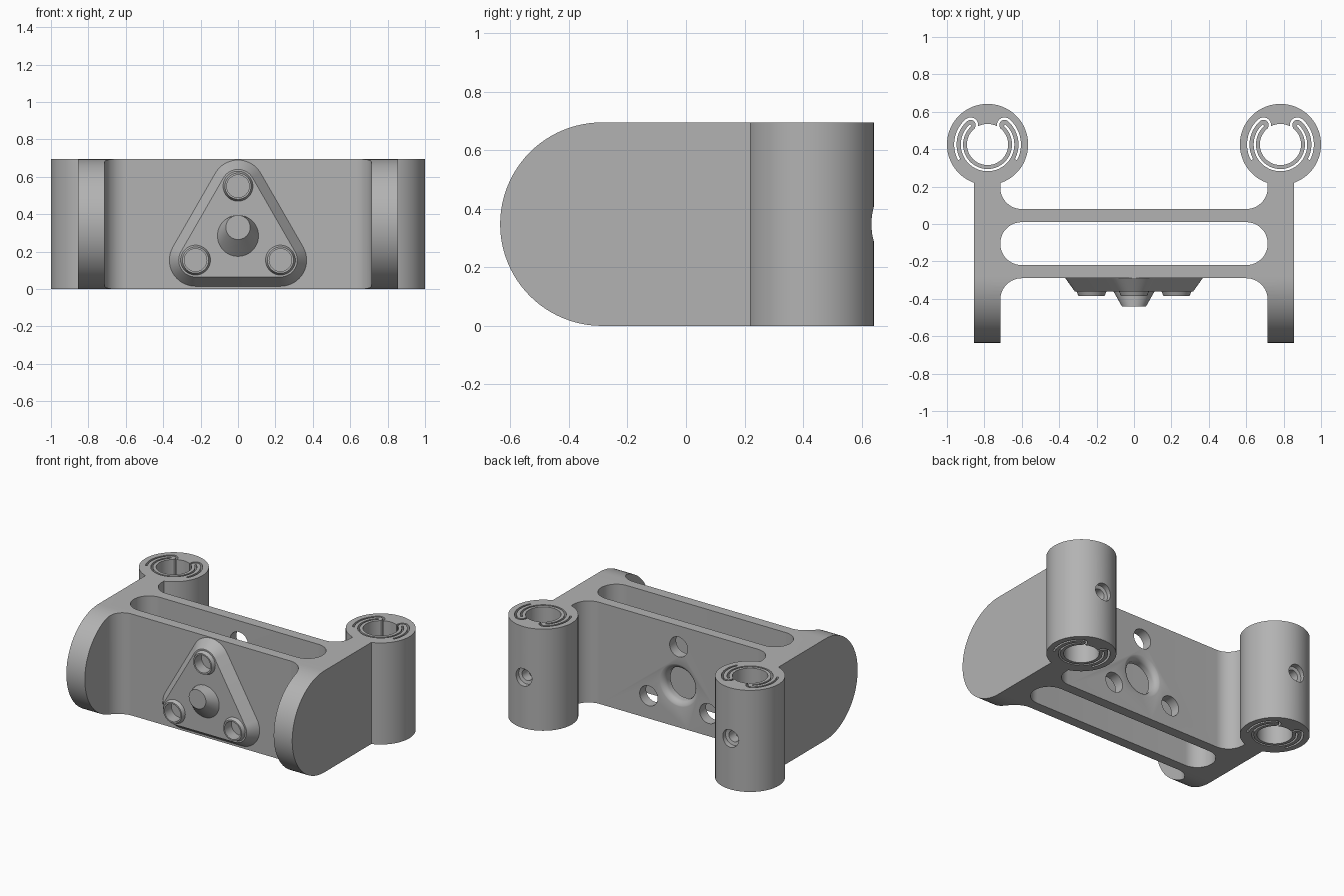
import bpy, bmesh
from math import sin, cos, radians, hypot
from mathutils import Vector

if "Cube" in bpy.data.objects:
    bpy.data.objects.remove(bpy.data.objects["Cube"])

H = 0.695            # overall height
MID = H / 2
R = 0.115            # fillet radius
ARM_IN, ARM_OUT = 0.715, 0.855
FRONT = -0.29        # front face of the front bar
CX, CY = 0.783, 0.425  # socket axis

grey = bpy.data.materials.new("plain grey")
grey.use_nodes = True
grey.diffuse_color = (0.45, 0.45, 0.45, 1)
grey.node_tree.nodes["Principled BSDF"].inputs["Base Color"].default_value = (0.45, 0.45, 0.45, 1)


def arc(cx, cy, r, a0, a1, n=16):
    """Points along an arc, angles in degrees."""
    angles = [radians(a0 + (a1 - a0) * i / n) for i in range(n + 1)]
    return [(cx + r * cos(a), cy + r * sin(a)) for a in angles]


def circle(cx, cy, r, n=48):
    return arc(cx, cy, r, 0, 360, n)[:-1]


def loft(name, loops):
    """Closed solid through matching loops of 3D points."""
    bm = bmesh.new()
    rings = [[bm.verts.new(p) for p in loop] for loop in loops]
    bm.faces.new(rings[0])
    bm.faces.new(rings[-1])
    for a, b in zip(rings, rings[1:]):
        for i in range(len(a)):
            j = (i + 1) % len(a)
            bm.faces.new((a[i], a[j], b[j], b[i]))
    bmesh.ops.recalc_face_normals(bm, faces=bm.faces)
    mesh = bpy.data.meshes.new(name)
    bm.to_mesh(mesh)
    bm.free()
    ob = bpy.data.objects.new(name, mesh)
    bpy.context.collection.objects.link(ob)
    mesh.materials.append(grey)
    return ob


def upright(name, pts, z0=0.0, z1=H):
    return loft(name, [[(x, y, z) for x, y in pts] for z in (z0, z1)])


def along_y(name, cx, cz, stations):
    """Round solid along y from (y, radius) stations."""
    return loft(name, [[(x, y, z) for x, z in circle(cx, cz, r)] for y, r in stations])


def select(ob):
    bpy.ops.object.select_all(action='DESELECT')
    bpy.context.view_layer.objects.active = ob
    ob.select_set(True)


def combine(ob, other, operation='DIFFERENCE'):
    mod = ob.modifiers.new("cut", 'BOOLEAN')
    mod.operation, mod.solver, mod.object = operation, 'EXACT', other
    select(ob)
    bpy.ops.object.modifier_apply(modifier=mod.name)
    bpy.data.objects.remove(other)


def finish(ob):
    select(ob)
    bpy.ops.object.shade_smooth_by_angle(angle=radians(25))


def ribbon(path, w):
    """Outline of a narrow slot following a path."""
    left, right = [], []
    for i, p in enumerate(path):
        a, b = path[max(i - 1, 0)], path[min(i + 1, len(path) - 1)]
        dx, dy = b[0] - a[0], b[1] - a[1]
        k = w / 2 / hypot(dx, dy)
        left.append((p[0] - dy * k, p[1] + dx * k))
        right.append((p[0] + dy * k, p[1] - dx * k))
    return left + right[::-1]


# Frame: two arms joined by two bars with filleted corners
inner = ARM_IN - R
half = arc(inner, FRONT - R, R, 90, 0)
half += [(ARM_IN, -0.635), (ARM_OUT, -0.635), (ARM_OUT, 0.222), (ARM_IN, 0.222)]
half += arc(inner, 0.08 + R, R, 0, -90)
frame = upright("frame", half + [(-x, y) for x, y in reversed(half)])
slot = arc(inner, -0.105, R, -90, 90, 24) + arc(-inner, -0.105, R, 90, 270, 24)
combine(frame, upright("slot_cutter", slot, -0.1, H + 0.1))

# Round the front ends of the arms
side = arc(-0.635 + MID, MID, MID, 90, 270, 48) + [(0.5, 0), (0.5, H)]
rounding = loft("rounding", [[(x, y, z) for y, z in side] for x in (-1.1, 1.1)])
combine(frame, rounding, 'INTERSECT')

# Access holes through the rear bar
bolts = [(0, 0.55), (-0.227, 0.155), (0.227, 0.155)]
for x, z in bolts:
    combine(frame, along_y("hole_cutter", x, z, [(-0.05, 0.068), (0.15, 0.068)]))
combine(frame, along_y("centre_cutter", 0, 0.287,
        [(-0.05, 0.11), (0.045, 0.11), (0.058, 0.114), (0.07, 0.124), (0.078, 0.137), (0.082, 0.15)]))
finish(frame)


# Triangular mounting pad with sloping edges
def pad_loop(y, r):
    pts = []
    for (x, z), start in zip(bolts, (150, 270, 30)):
        sweep = (30, 150) if start == 150 else ((150, 270) if start == 270 else (270, 390))
        pts += arc(x, z, r, *sweep)
    return [(x, y, z) for x, z in pts]


pad = loft("mounting_pad", [pad_loop(FRONT + 0.005, 0.14), pad_loop(FRONT, 0.14), pad_loop(-0.36, 0.09)])
for x, z in bolts:
    combine(pad, along_y("boss", x, z, [(-0.33, 0.08), (-0.36, 0.08), (-0.385, 0.07)]), 'UNION')
    combine(pad, along_y("boss_hole", x, z, [(-0.31, 0.06), (-0.45, 0.06)]))

# Slanted centre peg with a level upper edge
peg = loft("centre_peg", [[(x, y, z) for x, z in circle(0, c, r)]
           for y, c, r in ((-0.35, 0.285, 0.11), (-0.36, 0.285, 0.11), (-0.44, 0.33, 0.065))])
combine(pad, peg, 'UNION')
finish(pad)

# Tube sockets with a springy split inner ring
socket = upright("tube_sockets", circle(CX, CY, 0.217, 96))


def through(pts):
    combine(socket, upright("socket_cutter", pts, -0.1, H + 0.1))


through(circle(CX, CY, 0.11, 72))
through(ribbon(arc(CX, CY, 0.137, 131, 409, 60), 0.012))
fold = Vector((cos(radians(131)), sin(radians(131)))) * 0.138
path = arc(0, 0, 0.172, 208, 133, 24) + arc(fold.x, fold.y, 0.034, 131, -35, 14)
for s in (1, -1):
    through(ribbon([(CX + s * x, CY + y) for x, y in path], 0.013))

# Countersunk set-screw hole at the back of each socket
combine(socket, along_y("screw_cutter", CX, MID,
        [(CY + 0.05, 0.038), (0.6, 0.038), (0.605, 0.06), (0.7, 0.06)]))
mirror = socket.modifiers.new("mirror", 'MIRROR')
mirror.use_mirror_merge = False
select(socket)
bpy.ops.object.modifier_apply(modifier=mirror.name)
finish(socket)
